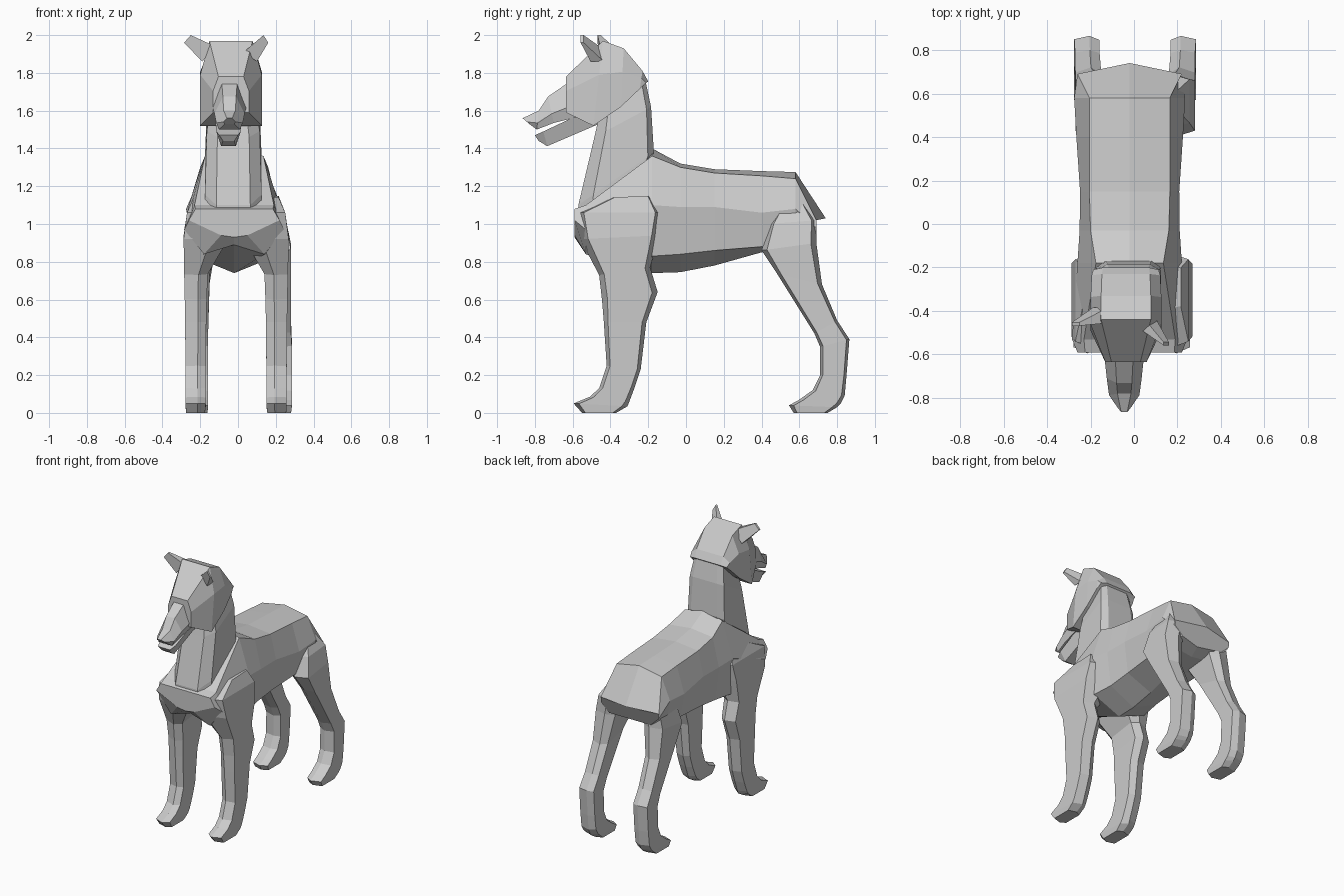
import bpy
import bmesh
from mathutils import Vector

default_cube = bpy.data.objects.get("Cube")
if default_cube:
    bpy.data.objects.remove(default_cube, do_unlink=True)

grey = bpy.data.materials.new("plain grey")
grey.use_nodes = True
colour = (0.6, 0.6, 0.6, 1)
grey.diffuse_color = colour
grey.node_tree.nodes["Principled BSDF"].inputs["Base Color"].default_value = colour


def loft(name, rings):
    """Skin a closed, flat-faced solid over rings that have equal point counts."""
    bm = bmesh.new()
    loops = [[bm.verts.new(point) for point in ring] for ring in rings]
    for lower, upper in zip(loops, loops[1:]):
        for i in range(len(lower)):
            j = (i + 1) % len(lower)
            bm.faces.new((lower[i], lower[j], upper[j], upper[i]))
    bm.faces.new(loops[0])
    bm.faces.new(loops[-1])
    bmesh.ops.recalc_face_normals(bm, faces=bm.faces)
    mesh = bpy.data.meshes.new(name)
    bm.to_mesh(mesh)
    bm.free()
    mesh.materials.append(grey)
    part = bpy.data.objects.new(name, mesh)
    bpy.context.collection.objects.link(part)


def section(start, end, x_from, x_to, shape):
    """Place a unit section between two (y, z) points and two x limits."""
    start, end = Vector(start), Vector(end)
    ring = []
    for along, across in shape:
        y, z = start.lerp(end, along)
        ring.append((x_from + (x_to - x_from) * across, y, z))
    return ring


def centred_loft(name, middle, shape, rows):
    """Loft rows of (y, z, y, z, half width) around a centre line."""
    loft(name, [section((ya, za), (yb, zb), middle - half, middle + half, shape)
                for ya, za, yb, zb, half in rows])


# Body: each row is y, top, top side x/z, middle x/z, lower x/z, bottom, end sweep
body_rows = [
    (-.59, 1.08, .205, 1.08, .24, 1.02, .07, .94, .93, 0),
    (-.53, 1.1, .21, 1.1, .265, .97, .16, .84, .89, 0),
    (-.18, 1.4, .155, 1.36, .24, 1.1, .22, .83, .74, 0),
    (-.03, 1.32, .18, 1.3, .23, 1.09, .2, .84, .745, 0),
    (.15, 1.29, .185, 1.27, .228, 1.09, .2, .86, .78, 0),
    (.4, 1.28, .185, 1.255, .245, 1.06, .21, .88, .85, 0),
    (.58, 1.275, .185, 1.24, .255, 1.08, .22, .9, .87, 0),
    (.74, 1.03, .24, 1.02, .235, .98, .17, .92, .92, .05),
]
body_rings = []
body_x = -.02
for y, top, xa, za, xb, zb, xc, zc, bottom, sweep in body_rows:
    flank = [(xa, za), (xb, zb), (xc, zc)]
    left = [(body_x + x, y - sweep, z) for x, z in flank]
    right = [(body_x - x, y - sweep, z) for x, z in reversed(flank)]
    body_rings.append([(body_x, y, top)] + left
                      + [(body_x, y - 2 * sweep, bottom)] + right)
loft("body", body_rings)

# Legs: rows of front (y, z), back (y, z), inner x and outer x
leg_shape = [(.1, 1), (.9, 1), (1, .4), (.88, 0), (.12, 0), (0, .4)]
front_rows = [
    (-.4, 1.14, -.18, 1.15, .05, .225),
    (-.588, 1.06, -.115, 1.06, .04, .26),
    (-.56, .92, -.14, .94, .04, .278),
    (-.46, .73, -.19, .77, .15, .275),
    (-.445, .6, -.15, .64, .155, .272),
    (-.435, .48, -.21, .48, .158, .27),
    (-.42, .25, -.24, .23, .16, .268),
    (-.46, .13, -.27, .14, .16, .268),
    (-.51, .085, -.3, .06, .16, .268),
    (-.595, .05, -.31, .035, .16, .268),
    (-.55, 0, -.37, 0, .165, .265),
]
rear_rows = [
    (.52, 1.12, .62, 1.12, .1, .19),
    (.44, 1.0, .69, 1.02, .1, .25),
    (.4, .86, .69, .9, .12, .275),
    (.48, .74, .72, .68, .155, .275),
    (.68, .42, .8, .49, .163, .276),
    (.71, .35, .865, .39, .163, .28),
    (.71, .2, .85, .2, .163, .28),
    (.67, .12, .84, .09, .163, .28),
    (.6, .07, .82, .05, .163, .28),
    (.545, .04, .8, .03, .163, .28),
    (.57, 0, .75, 0, .167, .276),
]
for place, shift, rows in (("front", -.01, front_rows), ("rear", .005, rear_rows)):
    for word, side in (("left", 1), ("right", -1)):
        loft(place + "_" + word + "_leg",
             [section((ya, za), (yb, zb), shift + side * inner,
                      shift + side * outer, leg_shape)
              for ya, za, yb, zb, inner, outer in rows])

# Neck: broad faceted column leaning up to the skull
neck_shape = [(0, .2), (0, .8), (.2, 1), (.92, 1), (1, .85),
              (1, .15), (.92, 0), (.2, 0)]
centred_loft("neck", -.025, neck_shape, [
    (-.57, 1.05, -.2, 1.3, .15),
    (-.57, 1.1, -.17, 1.38, .15),
    (-.485, 1.46, -.185, 1.62, .14),
    (-.46, 1.57, -.215, 1.76, .12),
])

# Head: flat cheeks with a slightly narrower crown
head_shape = [(0, 0), (0, 1), (.6, 1), (1, .85), (1, .15), (.6, 0)]
centred_loft("head", -.037, head_shape, [
    (-.225, 1.735, -.2, 1.755, .15),
    (-.245, 1.715, -.23, 1.81, .158),
    (-.345, 1.62, -.33, 1.93, .163),
    (-.49, 1.52, -.44, 1.97, .163),
    (-.635, 1.59, -.635, 1.78, .095),
])

# Muzzle and open lower jaw
muzzle_shape = [(0, .1), (0, .9), (.35, 1), (1, .72), (1, .28), (.35, 0)]
centred_loft("muzzle", -.045, muzzle_shape, [
    (-.56, 1.57, -.6, 1.765, .095),
    (-.7, 1.535, -.73, 1.675, .08),
    (-.79, 1.5, -.78, 1.6, .07),
    (-.83, 1.53, -.865, 1.56, .032),
])
jaw_shape = [(0, .2), (0, .8), (1, 1), (1, 0)]
centred_loft("lower_jaw", -.05, jaw_shape, [
    (-.46, 1.53, -.5, 1.61, .075),
    (-.735, 1.412, -.755, 1.49, .065),
    (-.78, 1.44, -.8, 1.47, .05),
])


# Ears: tapered wedges that lean outwards
def ear(name, base, tip):
    rings = []
    for edge, depth in ((base, .035), (tip, .008)):
        (xa, ya, za), (xb, yb, zb) = edge
        rings.append([(xa, ya - depth, za), (xb, yb - depth, zb),
                      (xb, yb + depth, zb), (xa, ya + depth, za)])
    loft(name, rings)


ear("right_ear", [(-.19, -.42, 1.86), (-.12, -.42, 1.94)],
    [(-.285, -.46, 1.96), (-.25, -.46, 2)])
ear("left_ear", [(.1, -.47, 1.86), (.03, -.45, 1.91)],
    [(.16, -.55, 1.96), (.135, -.55, 2)])
